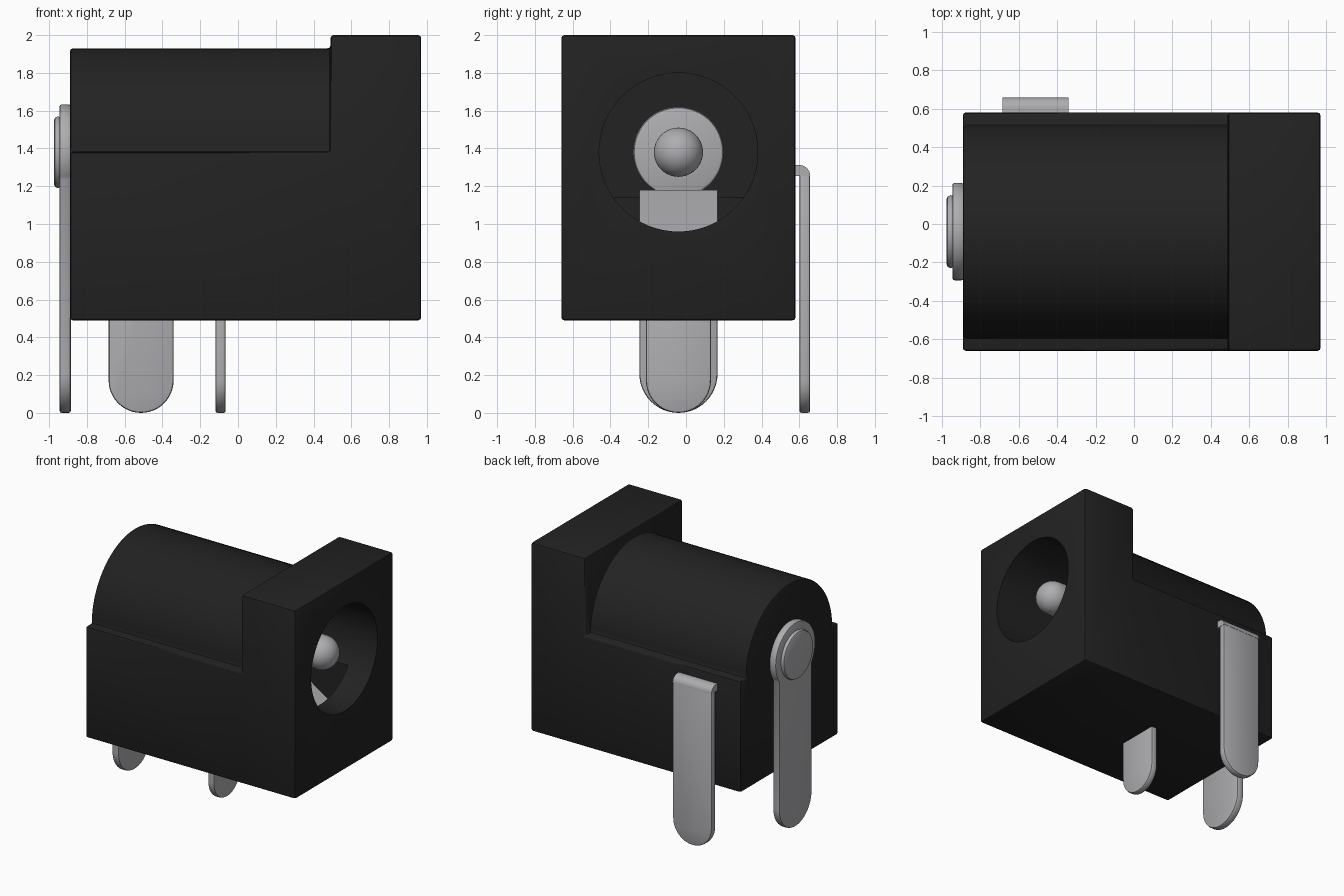
import bpy, bmesh, math

if "Cube" in bpy.data.objects:
    bpy.data.objects.remove(bpy.data.objects["Cube"])

CY, CZ = -0.04, 1.38          # socket axis


def material(name, rgb):
    m = bpy.data.materials.new(name)
    m.diffuse_color = (*rgb, 1)
    m.use_nodes = True
    m.node_tree.nodes["Principled BSDF"].inputs["Base Color"].default_value = m.diffuse_color
    return m


BLACK = material("black_plastic", (0.016, 0.016, 0.016))
METAL = material("silver_metal", (0.42, 0.42, 0.44))


def finish(name, bm, mat, bevel=0.0, cutters=(), segments=2):
    bmesh.ops.recalc_face_normals(bm, faces=bm.faces)
    me = bpy.data.meshes.new(name)
    bm.to_mesh(me)
    bm.free()
    ob = bpy.data.objects.new(name, me)
    bpy.context.collection.objects.link(ob)
    me.materials.append(mat)
    if bevel:
        b = ob.modifiers.new("bevel", 'BEVEL')
        b.width, b.segments, b.limit_method = bevel, segments, 'ANGLE'
        b.angle_limit = math.radians(35)
    for c in cutters:
        d = ob.modifiers.new("cut", 'BOOLEAN')
        d.operation, d.object, d.solver = 'DIFFERENCE', c, 'EXACT'
    bpy.ops.object.select_all(action='DESELECT')
    ob.select_set(True)
    bpy.context.view_layer.objects.active = ob
    for m in list(ob.modifiers):
        bpy.ops.object.modifier_apply(modifier=m.name)
    bpy.ops.object.shade_smooth_by_angle(angle=math.radians(35))
    return ob


def prism(name, pts, axis, lo, hi, mat, bevel=0.0):
    """Extrude an outline along x (pts are y,z) or along y (pts are x,z)."""
    bm = bmesh.new()
    rings = []
    for t in (lo, hi):
        rings.append([bm.verts.new((t, a, z) if axis == 'x' else (a, t, z)) for a, z in pts])
    n = len(pts)
    bm.faces.new(rings[0])
    bm.faces.new(rings[1][::-1])
    for i in range(n):
        j = (i + 1) % n
        bm.faces.new((rings[0][i], rings[0][j], rings[1][j], rings[1][i]))
    return finish(name, bm, mat, bevel)


def arc(cx, cz, r, a0, a1, n=24):
    return [(cx + r * math.cos(a0 + (a1 - a0) * i / n),
             cz + r * math.sin(a0 + (a1 - a0) * i / n)) for i in range(n + 1)]


def circle(cx, cz, r, n=64):
    return arc(cx, cz, r, 0, 2 * math.pi, n)[:-1]


def leg(c, half, top):
    """Strip outline with a round lower end."""
    return arc(c, half, half, math.pi, 2 * math.pi) + [(c + half, top), (c - half, top)]


# Cutters: round socket and the recess under it for the spring contact
hole = prism("socket_cutter", circle(CY, CZ, 0.42), 'x', -0.30, 1.2, BLACK)
slot = prism("recess_cutter", [(CY - 0.45, 0.75), (CY + 0.45, 0.75), (CY + 0.45, 1.14), (CY - 0.45, 1.14)],
             'x', -0.40, 0.76, BLACK)

# Housing: barrel-topped rear section joined to a taller front block
Y0, Y1, X0, X1, X2 = -0.66, 0.58, -0.89, 0.49, 0.97
Z0, Z1 = 0.49, 2.0
profile = [(Y0, Z0), (Y1, Z0), (Y1, CZ)] + arc(CY, CZ, 0.55, 0, math.pi, 48) + [(Y0, CZ)]
bm = bmesh.new()
back = [bm.verts.new((X0, y, z)) for y, z in profile]
mid = [bm.verts.new((X1, y, z)) for y, z in profile]
mtr, mtl = bm.verts.new((X1, Y1, Z1)), bm.verts.new((X1, Y0, Z1))
fbl, fbr, ftr, ftl = [bm.verts.new((X2, y, z)) for y, z in ((Y0, Z0), (Y1, Z0), (Y1, Z1), (Y0, Z1))]
bm.faces.new(back)
for i in range(len(profile)):
    j = (i + 1) % len(profile)
    bm.faces.new((back[i], back[j], mid[j], mid[i]))
bm.faces.new(mid[2:] + [mtl, mtr])
bm.faces.new((fbl, fbr, ftr, ftl))
bm.faces.new((mid[0], mid[1], fbr, fbl))
bm.faces.new((mtl, mtr, ftr, ftl))
bm.faces.new((mid[1], mid[2], mtr, ftr, fbr))
bm.faces.new((mid[0], mid[-1], mtl, ftl, fbl))
finish("housing", bm, BLACK, 0.016, (hole, slot))
for c in (hole, slot):
    bpy.data.objects.remove(c, do_unlink=True)

# Centre pin with a domed tip, and its flange on the socket's back wall
bm = bmesh.new()
rings = []
for x, r in [(-0.35, 0.13)] + [(0.77 + 0.13 * math.sin(a), 0.13 * math.cos(a))
                               for a in [i * math.pi / 24 for i in range(12)]]:
    rings.append([bm.verts.new((x, y, z)) for y, z in circle(CY, CZ, r, 40)])
for a, b in zip(rings, rings[1:]):
    for i in range(40):
        j = (i + 1) % 40
        bm.faces.new((a[i], a[j], b[j], b[i]))
bm.faces.new(rings[0])
bm.faces.new(rings[-1])
finish("centre_pin", bm, METAL)
prism("pin_flange", circle(CY, CZ, 0.24), 'x', -0.32, -0.24, METAL, 0.02)

# Rear terminal: strip widening into a round eye, with a rivet head on it
h, r = 0.207, 0.253
a = math.acos(h / r)
rear = arc(CY, h, h, math.pi, 2 * math.pi) + arc(CY, CZ, r, -a, math.pi + a, 48)
prism("rear_terminal", rear, 'x', -0.945, -0.885, METAL, 0.012)
prism("rivet_head", circle(CY, CZ, 0.19), 'x', -0.975, -0.93, METAL, 0.022)

# Middle terminal and the bent spring contact inside the recess
prism("middle_terminal", leg(CY, 0.172, 0.86), 'x', -0.12, -0.065, METAL, 0.012)
spring = [(-0.12, 0.80), (-0.12, 0.90), (0.22, 1.17), (0.25, 1.18), (0.28, 1.165), (0.71, 0.885),
          (0.68, 0.845), (0.25, 1.12), (-0.065, 0.87), (-0.065, 0.80)]
prism("spring_contact", spring, 'y', CY - h, CY + h, METAL)

# Side terminal: flat leg with its top bent into the housing
prism("side_terminal", leg(-0.513, 0.172, 1.262), 'y', 0.60, 0.657, METAL, 0.012)
bend = arc(0.60, 1.255, 0.057, 0, math.pi / 2, 10) + [(0.5, 1.312), (0.5, 1.255)]
prism("side_terminal_bend", bend, 'x', -0.685, -0.341, METAL)
